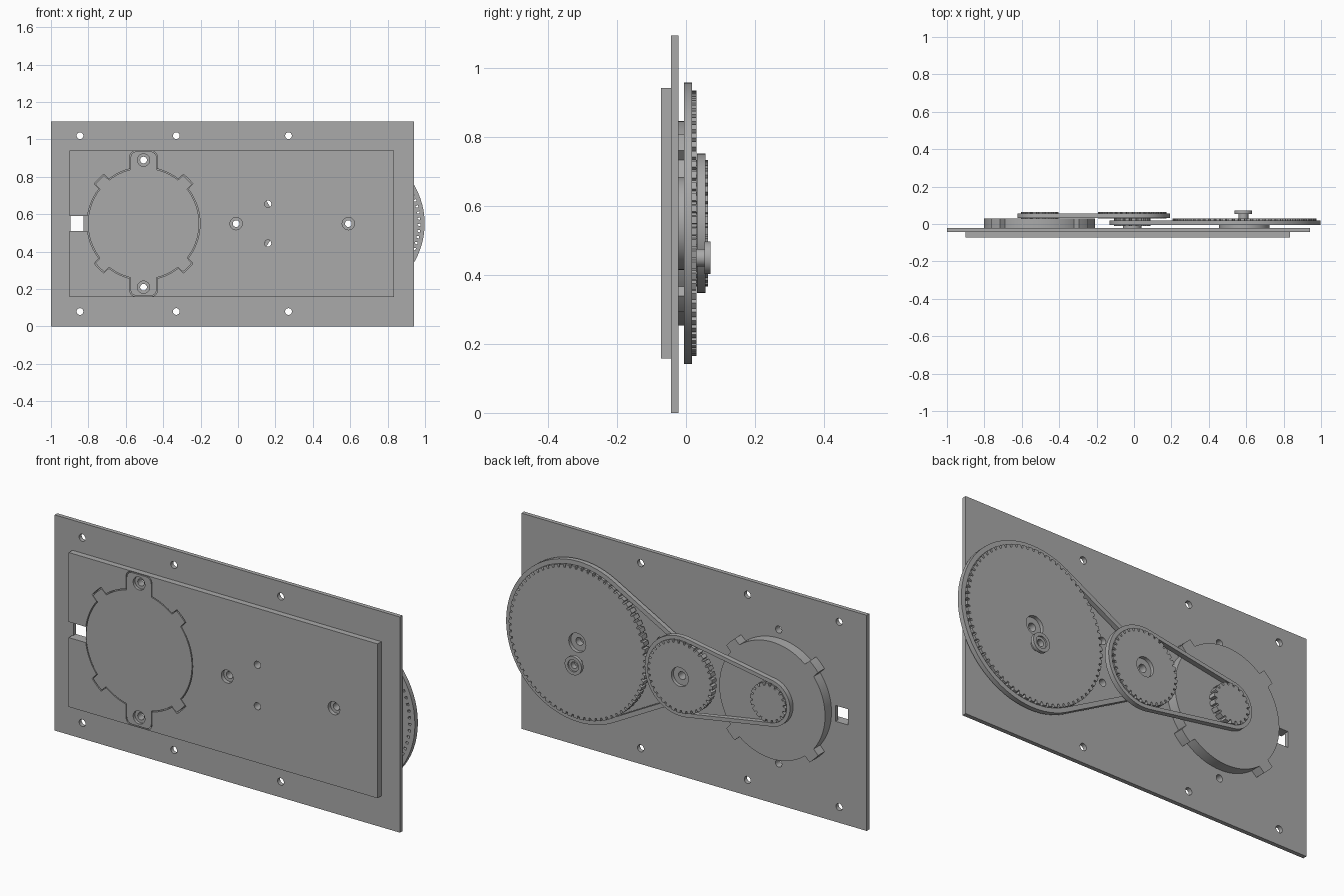
import bpy, bmesh, math

if "Cube" in bpy.data.objects:
    bpy.data.objects.remove(bpy.data.objects["Cube"], do_unlink=True)

GREY = (0.4, 0.4, 0.4, 1)
mat = bpy.data.materials.new("plain grey")
mat.use_nodes = True
mat.diffuse_color = GREY
mat.node_tree.nodes["Principled BSDF"].inputs["Base Color"].default_value = GREY

MID = 0.55                                   # height of all axles
MOTOR, IDLER, WHEEL = -0.505, -0.01, 0.59    # axle positions along x


def finish(name, bm):
    bmesh.ops.recalc_face_normals(bm, faces=bm.faces)
    mesh = bpy.data.meshes.new(name)
    bm.to_mesh(mesh)
    bm.free()
    ob = bpy.data.objects.new(name, mesh)
    bpy.context.collection.objects.link(ob)
    mesh.materials.append(mat)
    return ob


def prism(name, pts, y0, y1):
    """Extrude an (x, z) outline from y0 to y1."""
    bm = bmesh.new()
    face = bm.faces.new([bm.verts.new((x, y0, z)) for x, z in pts])
    ext = bmesh.ops.extrude_face_region(bm, geom=[face])
    for v in ext["geom"]:
        if isinstance(v, bmesh.types.BMVert):
            v.co.y = y1
    return finish(name, bm)


def polar(cx, cz, pairs):
    return [(cx + r * math.cos(a), cz + r * math.sin(a)) for r, a in pairs]


def circle(cx, cz, r, n=64):
    return polar(cx, cz, [(r, math.tau * i / n) for i in range(n)])


def rect(x0, x1, z0, z1):
    return [(x0, z0), (x1, z0), (x1, z1), (x0, z1)]


def cut(ob, pts, y0=-0.2, y1=0.2):
    """Remove an extruded outline from an object."""
    cutter = prism("cutter", pts, y0, y1)
    cutter.hide_render = True
    mod = ob.modifiers.new("cut", "BOOLEAN")
    mod.operation, mod.solver, mod.object = "DIFFERENCE", "EXACT", cutter
    bpy.context.view_layer.objects.active = ob
    bpy.ops.object.modifier_apply(modifier=mod.name)
    bpy.data.objects.remove(cutter, do_unlink=True)


def gear(cx, r, teeth, depth=0.014):
    """Toothed pulley outline: wide teeth with narrow notches."""
    step = math.tau / teeth
    pairs = []
    for i in range(teeth):
        for f, d in ((0, 0), (0.3, 0), (0.6, 0), (0.68, depth), (0.92, depth)):
            pairs.append((r - d, (i + f) * step))
    return polar(cx, MID, pairs)


def tabbed(r, tab_r, half):
    """Motor outline: a circle with four diagonal tabs."""
    pairs = []
    for q in range(4):
        mid = math.pi / 4 + q * math.pi / 2
        for i in range(17):
            pairs.append((r, mid - math.pi / 4 + (math.pi / 4 - half) * i / 16))
        for i in range(5):
            pairs.append((tab_r, mid + half * 0.85 * (i / 2 - 1)))
        for i in range(16):
            pairs.append((r, mid + half + (math.pi / 4 - half) * i / 16))
    return polar(MOTOR, MID, pairs)


def ear(sign, half, top, corner):
    """Rounded lug outline above or below the motor."""
    pts = [(MOTOR - half, MID + sign * 0.25), (MOTOR + half, MID + sign * 0.25)]
    for side in (1, -1):
        for i in range(7):
            a = math.pi / 2 * (i if side > 0 else 6 - i) / 6
            pts.append((MOTOR + side * (half - corner + corner * math.cos(a)),
                        MID + sign * (top - corner + corner * math.sin(a))))
    return pts


def belt(name, big_x, big_r, small_x, small_r, thick, y0, y1, n=48):
    """Open band around two pulleys, small one on the -x side."""
    a = math.acos((big_r - small_r) / (big_x - small_x))
    path = []
    for i in range(n + 1):
        path.append((big_x, big_r, math.pi + a + (math.tau - 2 * a) * i / n))
    for i in range(n + 1):
        path.append((small_x, small_r, math.pi - a + 2 * a * i / n))
    bm = bmesh.new()
    rings = []
    for cx, r, t in path:
        rings.append([bm.verts.new((cx + q * math.cos(t), y, MID + q * math.sin(t)))
                      for q, y in ((r, y0), (r + thick, y0), (r + thick, y1), (r, y1))])
    for i, ring in enumerate(rings):
        nxt = rings[(i + 1) % len(rings)]
        for k in range(4):
            j = (k + 1) % 4
            bm.faces.new((ring[k], ring[j], nxt[j], nxt[k]))
    return finish(name, bm)


# Base plate and raised front cover
base = prism("base_plate", rect(-1, 0.94, 0, 1.095), -0.043, -0.022)
cover = prism("front_cover", rect(-0.9, 0.835, 0.158, 0.942), -0.073, -0.043)

# Motor opening in the cover, cable slot through both plates
cut(cover, tabbed(0.302, 0.339, 0.125))
for s in (1, -1):
    cut(cover, ear(s, 0.073, 0.389, 0.03))
cut(cover, rect(-0.95, -0.78, 0.51, 0.59))
cut(base, rect(-0.895, -0.825, 0.51, 0.59))

# Mounting holes
for x in (-0.845, -0.33, 0.27):
    for z in (0.08, 1.02):
        cut(base, circle(x, z, 0.018, 24))
for z in (0.445, 0.655):
    for plate in (base, cover):
        cut(plate, circle(0.16, z, 0.018, 24))
for x in (IDLER, WHEEL):
    cut(base, circle(x, MID, 0.018, 24))
    cut(cover, circle(x, MID, 0.018, 24))
    cut(cover, circle(x, MID, 0.033, 32), -0.2, -0.053)

# Motor body with diagonal tabs, and its two screw lugs
prism("motor_body", tabbed(0.297, 0.333, 0.118), -0.073, 0.03)
for s, name in ((1, "upper_motor_lug"), (-1, "lower_motor_lug")):
    lug = prism(name, ear(s, 0.069, 0.385, 0.03), -0.073, -0.043)
    z = MID + s * 0.34
    cut(base, circle(MOTOR, z, 0.018, 24))
    cut(lug, circle(MOTOR, z, 0.018, 24))
    cut(lug, circle(MOTOR, z, 0.033, 32), -0.2, -0.058)

# Toothed pulleys and their spacers
prism("motor_pinion", gear(MOTOR, 0.1, 18), 0.03, 0.064)
idler = prism("idler_large_pulley", gear(IDLER, 0.183, 36), 0.03, 0.064)
idler_small = prism("idler_small_pulley", gear(IDLER, 0.098, 18), -0.012, 0.03)
idler_hub = prism("idler_spacer", circle(IDLER, MID, 0.05), -0.022, -0.012)
wheel = prism("output_wheel", gear(WHEEL, 0.385, 72), -0.006, 0.03)
wheel_hub = prism("output_spacer", circle(WHEEL, MID, 0.135), -0.022, -0.006)
for ob, x in ((idler, IDLER), (idler_small, IDLER), (idler_hub, IDLER),
              (wheel, WHEEL), (wheel_hub, WHEEL)):
    cut(ob, circle(x, MID, 0.02, 24))
cut(idler, circle(IDLER, MID, 0.048, 32), 0.046, 0.2)
cut(wheel, circle(WHEEL, MID, 0.048, 32), 0.012, 0.2)

# Drive belts
belt("output_belt", WHEEL, 0.385, IDLER, 0.098, 0.023, -0.006, 0.018)
belt("motor_belt", IDLER, 0.183, MOTOR, 0.1, 0.019, 0.032, 0.057)

# Crank pin with a hollow cap
stem = prism("crank_pin_stem", circle(0.585, 0.45, 0.026, 32), 0.03, 0.054)
cap = prism("crank_pin_cap", circle(0.585, 0.45, 0.047, 40), 0.054, 0.071)
cut(stem, circle(0.585, 0.45, 0.017, 24), 0.035, 0.2)
cut(cap, circle(0.585, 0.45, 0.017, 24))
cut(cap, circle(0.585, 0.45, 0.03, 32), 0.063, 0.2)

# Shade round walls smooth, keep corners sharp
bpy.ops.object.select_all(action="DESELECT")
for ob in bpy.context.collection.objects:
    if ob.type == "MESH" and mat.name in ob.data.materials:
        ob.select_set(True)
        bpy.context.view_layer.objects.active = ob
bpy.ops.object.shade_smooth_by_angle(angle=math.radians(30))
